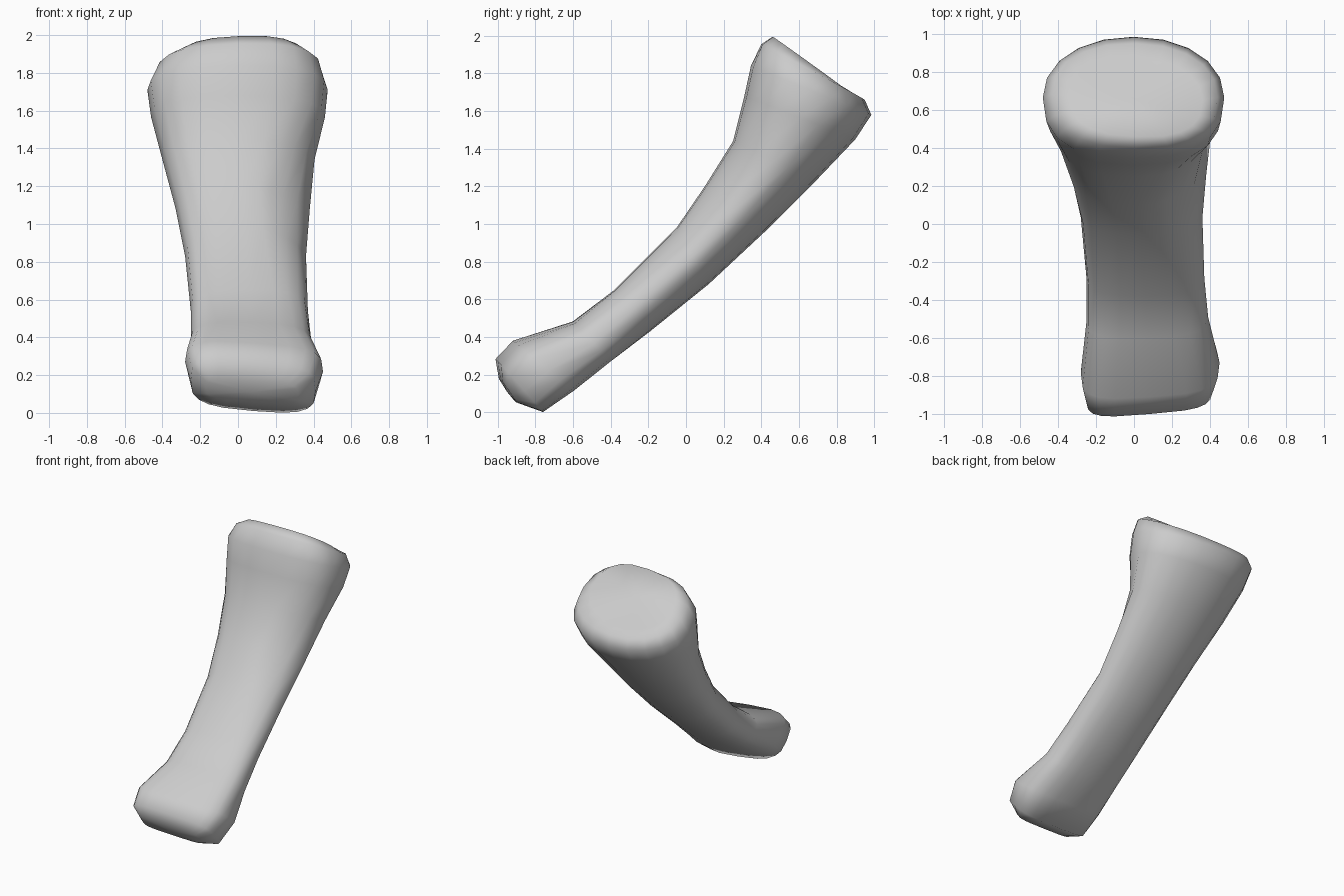
import bpy, bmesh, math

if "Cube" in bpy.data.objects:
    bpy.data.objects.remove(bpy.data.objects["Cube"])

N = 20
# stations: front (y, z), back (y, z), x left, x right, boxiness front, boxiness back, roll, notch
S = [
    ((-.985, .17), (-.91, .06), -.17, .32, 4.0, 4.0, .10, 0),
    ((-1.0, .27), (-.77, .01), -.25, .41, 4.0, 3.2, .12, 0),
    ((-.91, .37), (-.60, .12), -.28, .45, 3.6, 2.6, .10, 0),
    ((-.60, .48), (-.40, .27), -.25, .39, 3.0, 2.4, .05, 0),
    ((-.38, .65), (-.19, .43), -.25, .37, 2.8, 2.2, 0, .01),
    ((-.05, .98), (.12, .68), -.28, .36, 2.6, 2.1, 0, .06),
    ((.10, 1.20), (.42, .96), -.33, .38, 2.6, 2.1, 0, .09),
    ((.25, 1.44), (.70, 1.24), -.40, .405, 2.6, 2.1, 0, .05),
    ((.31, 1.68), (.90, 1.45), -.46, .46, 2.5, 2.1, 0, 0),
    ((.345, 1.84), (.985, 1.58), -.48, .475, 2.5, 2.1, 0, 0),
    ((.40, 1.955), (.95, 1.66), -.43, .44, 2.6, 2.2, -.03, 0),
    ((.46, 1.995), (.87, 1.70), -.34, .36, 2.6, 2.2, -.05, 0),
]


def power(v, n):
    return math.copysign(abs(v) ** (2 / n), v)


def ring(bm, s):
    f, b, xl, xr, nf, nb, roll, notch = s
    out = []
    for i in range(N):
        a = 2 * math.pi * i / N
        c, d = math.cos(a), math.sin(a)
        n = nf if d < 0 else nb
        x = (xl + xr) / 2 + power(c, n) * (xr - xl) / 2
        # hollow on the right of the front face
        if c > 0 and d < 0:
            x -= notch * math.sin(2 * math.acos(min(1, c)))
        t = (1 + power(d, n)) / 2
        k = roll * (x - (xl + xr) / 2) * .7
        out.append(bm.verts.new((x, f[0] + (b[0] - f[0]) * t + k,
                                 f[1] + (b[1] - f[1]) * t - k)))
    return out


# lofted bone body
bm = bmesh.new()
rings = [ring(bm, s) for s in S]
for p, q in zip(rings, rings[1:]):
    for i in range(N):
        j = (i + 1) % N
        bm.faces.new((p[i], p[j], q[j], q[i]))

# end caps: lower end slightly domed, upper joint surface slightly dished
for r, off in ((rings[0], (0, -.005, -.005)), (rings[-1], (0, -.01, -.01))):
    mid = [sum(v.co[k] for v in r) / N + off[k] for k in range(3)]
    m = bm.verts.new(mid)
    for i in range(N):
        bm.faces.new((r[i], r[(i + 1) % N], m))
bmesh.ops.recalc_face_normals(bm, faces=bm.faces)
me = bpy.data.meshes.new("finger_bone")
bm.to_mesh(me)
bm.free()
ob = bpy.data.objects.new("finger_bone", me)
bpy.context.collection.objects.link(ob)
for p in me.polygons:
    p.use_smooth = True
